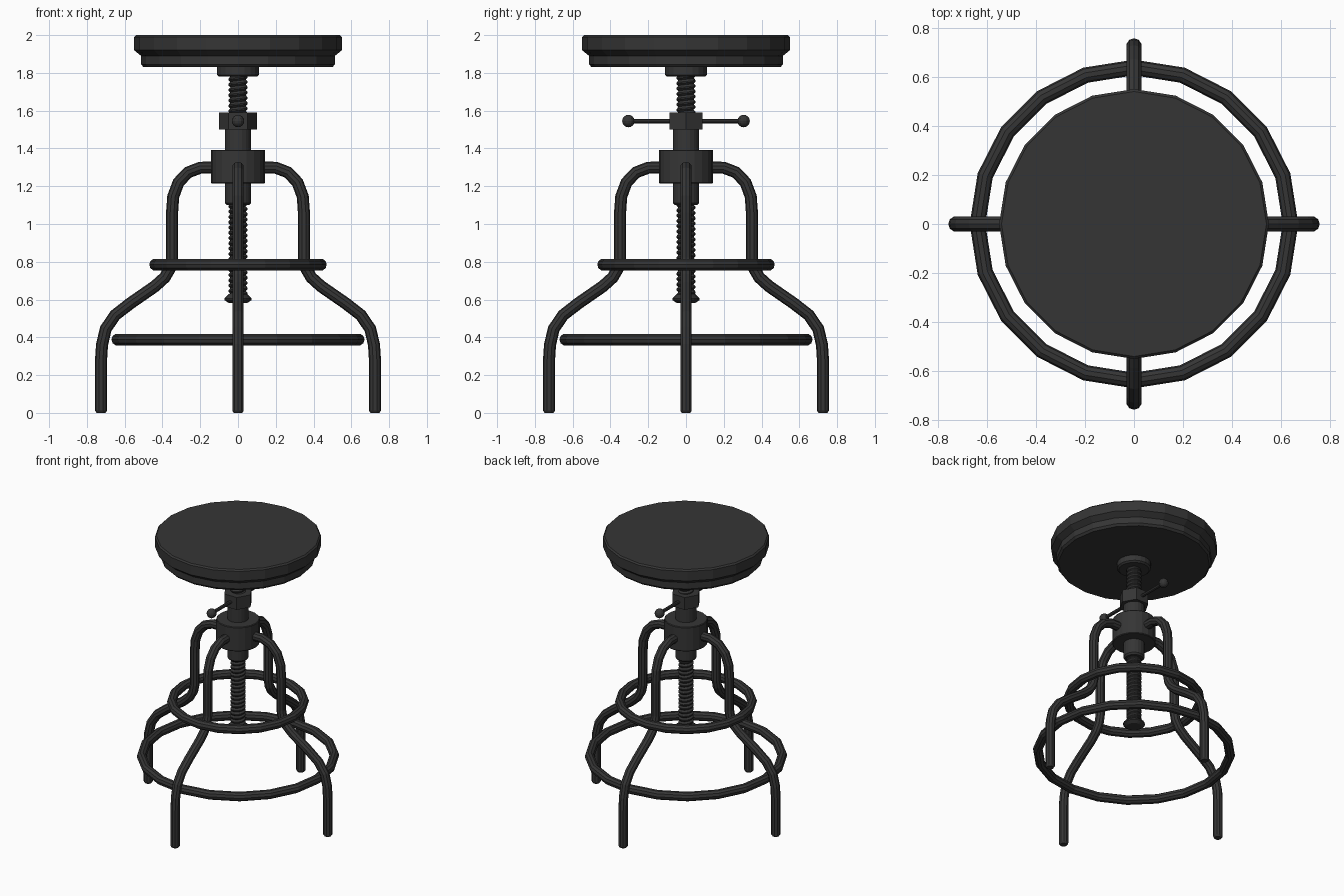
import bpy, bmesh
from math import pi, cos, sin
from mathutils import Vector

if "Cube" in bpy.data.objects:
    bpy.data.objects.remove(bpy.data.objects["Cube"])

black = bpy.data.materials.new("black_metal")
black.diffuse_color = (0.036, 0.036, 0.036, 1)
black.use_nodes = True
black.node_tree.nodes["Principled BSDF"].inputs["Base Color"].default_value = black.diffuse_color


def finish(name, bm):
    bmesh.ops.recalc_face_normals(bm, faces=bm.faces)
    me = bpy.data.meshes.new(name)
    bm.to_mesh(me)
    bm.free()
    me.materials.append(black)
    ob = bpy.data.objects.new(name, me)
    bpy.context.collection.objects.link(ob)
    return ob


def bridge(bm, a, b):
    n = len(a)
    for i in range(n):
        bm.faces.new((a[i], a[(i + 1) % n], b[(i + 1) % n], b[i]))


def lathe(name, profile, sides=20, closed=False):
    """Revolve (radius, z) points around z; closed makes a ring."""
    bm = bmesh.new()
    loops = [[bm.verts.new((r * cos(2 * pi * i / sides), r * sin(2 * pi * i / sides), z))
              for i in range(sides)] for r, z in profile]
    for a, b in zip(loops, loops[1:]):
        bridge(bm, a, b)
    if closed:
        bridge(bm, loops[-1], loops[0])
    else:
        bm.faces.new(loops[0])
        bm.faces.new(loops[-1])
    return finish(name, bm)


def tube(name, path, sides=10):
    """Sweep a circle along (x, z, radius) points in the xz plane."""
    bm = bmesh.new()
    pts = [Vector((x, 0, z)) for x, z, r in path]
    side, loops = Vector((0, 1, 0)), []
    for i, p in enumerate(pts):
        t = Vector()
        if i > 0:
            t += (p - pts[i - 1]).normalized()
        if i < len(pts) - 1:
            t += (pts[i + 1] - p).normalized()
        up = t.normalized().cross(side)
        r = path[i][2]
        loops.append([bm.verts.new(p + r * (up * cos(2 * pi * k / sides) + side * sin(2 * pi * k / sides)))
                      for k in range(sides)])
    for a, b in zip(loops, loops[1:]):
        bridge(bm, a, b)
    bm.faces.new(loops[0])
    bm.faces.new(loops[-1])
    return finish(name, bm)


# Seat and its mounting flange
lathe("seat", [(0.50, 1.83), (0.513, 1.845), (0.513, 1.89), (0.55, 1.92), (0.55, 1.99), (0.54, 2.0)])
lathe("seat_flange", [(0.10, 1.78), (0.112, 1.79), (0.112, 1.835)])

# Threaded spindle: one tooth swept as a helix
pitch, turns = 0.028, 43
bm = bmesh.new()
tooth = [bm.verts.new((r, 0, 0.59 + z * pitch))
         for r, z in ((0.041, 0), (0.051, 0.35), (0.051, 0.6), (0.041, 1))]
for a, b in zip(tooth, tooth[1:]):
    bm.edges.new((a, b))
screw = finish("threaded_spindle", bm)
mod = screw.modifiers.new("helix", "SCREW")
mod.axis = 'Z'
mod.angle = 2 * pi
mod.screw_offset = pitch
mod.iterations = turns
mod.steps = mod.render_steps = 14
mod.use_smooth_shade = False
mod.use_normal_calculate = True
lathe("spindle_stop", [(0.05, 0.582), (0.072, 0.597), (0.072, 0.606), (0.045, 0.632)])

# Hub, sleeve and hexagonal clamp nut
lathe("sleeve", [(0.06, 1.10), (0.07, 1.112), (0.07, 1.51)])
lathe("hub", [(0.14, 1.215), (0.144, 1.22), (0.144, 1.388), (0.14, 1.393)])
lathe("clamp_nut", [(0.1, 1.50), (0.1, 1.59)], 6)

# Clamp handle with ball ends
bar = tube("handle_bar", [(-0.3, 1.545, 0.012), (0.3, 1.545, 0.012)], 8)
bar.rotation_euler.z = pi / 2
for s, label in ((-1, "front"), (1, "back")):
    bm = bmesh.new()
    bmesh.ops.create_uvsphere(bm, u_segments=12, v_segments=8, radius=0.033)
    ball = finish(label + "_handle_ball", bm)
    ball.location = (0, s * 0.305, 1.545)

# Four bent legs
R = 0.032
bend = [(0.10, 1.298), (0.20, 1.298), (0.265, 1.273), (0.315, 1.22), (0.343, 1.145), (0.349, 1.06),
        (0.349, 0.82), (0.36, 0.765), (0.388, 0.717), (0.44, 0.67), (0.57, 0.58), (0.65, 0.518),
        (0.70, 0.445), (0.72, 0.36), (0.725, 0.28), (0.725, 0.012)]
path = [(x, z, R) for x, z in bend] + [(0.725, 0.0, 0.024)]
for i, label in enumerate(("right", "back", "left", "front")):
    tube(label + "_leg", path).rotation_euler.z = i * pi / 2

# Brace ring and foot ring
for name, radius, z in (("upper_brace_ring", 0.438, 0.785), ("foot_ring", 0.638, 0.388)):
    lathe(name, [(radius + R * cos(2 * pi * k / 10), z + R * sin(2 * pi * k / 10)) for k in range(10)],
          20, closed=True)
